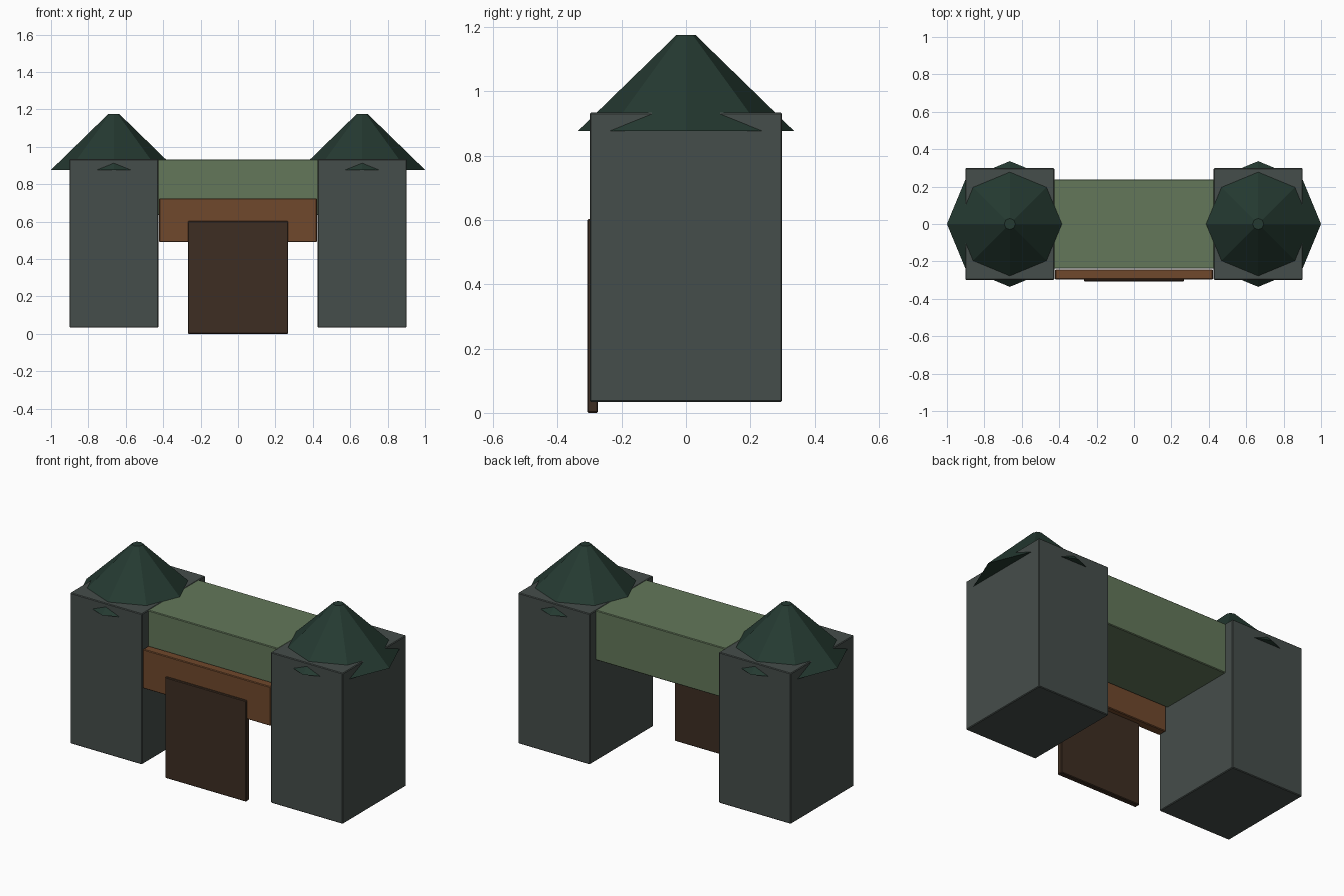
import bpy
import math

cube = bpy.data.objects.get("Cube")
if cube:
    bpy.data.objects.remove(cube, do_unlink=True)


def material(name, color):
    mat = bpy.data.materials.new(name)
    mat.use_nodes = True
    rgba = (*color, 1)
    mat.diffuse_color = rgba
    mat.node_tree.nodes["Principled BSDF"].inputs["Base Color"].default_value = rgba
    return mat


stone = material("grey stone", (0.06, 0.075, 0.069))
roof = material("dark green roof", (0.018, 0.042, 0.031))
plaster = material("moss green wall", (0.125, 0.185, 0.102))
timber = material("brown timber", (0.16, 0.065, 0.025))
dark_wood = material("dark brown wood", (0.048, 0.027, 0.016))


def box(name, low, high, mat):
    """Slightly bevelled box between two corners."""
    center = [(a + b) / 2 for a, b in zip(low, high)]
    bpy.ops.mesh.primitive_cube_add(size=1, location=center)
    obj = bpy.context.object
    obj.name = name
    obj.scale = [b - a for a, b in zip(low, high)]
    bpy.ops.object.transform_apply(location=False, rotation=False, scale=True)
    bevel = obj.modifiers.new("soft edges", 'BEVEL')
    bevel.width = 0.004
    bevel.segments = 1
    obj.data.materials.append(mat)
    return obj


def tower_roof(name, x):
    """Eight-sided truncated cone with corners on the axes."""
    base, top = 0.877, 1.175
    bpy.ops.mesh.primitive_cone_add(vertices=8, radius1=0.336, radius2=0.03,
                                    depth=top - base,
                                    location=(x, 0, (base + top) / 2))
    obj = bpy.context.object
    obj.name = name
    obj.data.materials.append(roof)


# Towers and their roofs
for side, sign in (("left", 1), ("right", -1)):
    x = sign * 0.664
    box(side + "_tower", (x - 0.238, -0.299, 0.034), (x + 0.238, 0.299, 0.934), stone)
    tower_roof(side + "_tower_roof", x)

# Wall bridging the towers
box("bridge_wall", (-0.43, -0.238, 0.635), (0.43, 0.239, 0.933), plaster)

# Timber beam and door below it
box("lintel_beam", (-0.422, -0.296, 0.49), (0.422, -0.242, 0.724), timber)
box("gate_door", (-0.268, -0.307, 0), (0.268, -0.273, 0.603), dark_wood)
